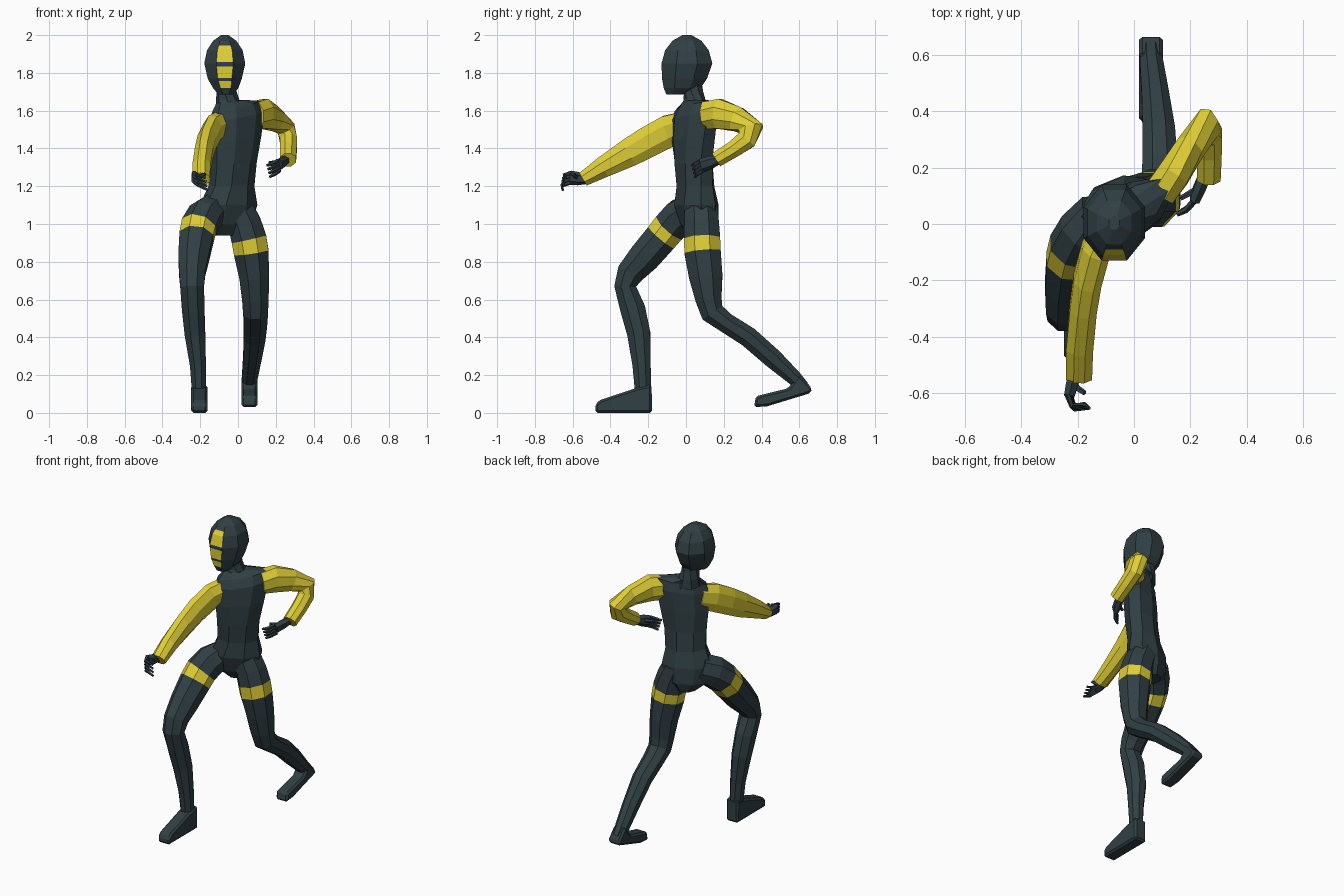
import bpy, bmesh, math
from mathutils import Vector


def material(name, rgb):
    m = bpy.data.materials.new(name)
    m.diffuse_color = (*rgb, 1)
    return m


MATS = [material("dark slate", (0.030, 0.050, 0.058)),
        material("yellow", (0.74, 0.62, 0.038))]


def finish(name, bm):
    bmesh.ops.recalc_face_normals(bm, faces=bm.faces[:])
    me = bpy.data.meshes.new(name)
    bm.to_mesh(me)
    bm.free()
    for m in MATS:
        me.materials.append(m)
    ob = bpy.data.objects.new(name, me)
    bpy.context.collection.objects.link(ob)
    return ob


def loft(rings, n=8, yellow=()):
    """Skin rings of (centre, u, v); yellow lists the coloured segments."""
    bm = bmesh.new()
    loops = []
    for c, u, v in rings:
        angles = [(k + 0.5) * 2 * math.pi / n for k in range(n)]
        loops.append([bm.verts.new(c + 1.04 * (u * math.cos(a) + v * math.sin(a)))
                      for a in angles])
    for s, (a, b) in enumerate(zip(loops, loops[1:])):
        for k in range(n):
            f = bm.faces.new((a[k], a[(k + 1) % n], b[(k + 1) % n], b[k]))
            f.material_index = int(s in yellow)
    bm.faces.new(loops[0]).material_index = int(0 in yellow)
    bm.faces.new(loops[-1]).material_index = int(len(loops) - 2 in yellow)
    return bm


def limb(name, pts, n=8, yellow=()):
    """Tube along (x, y, z, half width, half depth) points."""
    cs = [Vector(p[:3]) for p in pts]
    rings = []
    for i, p in enumerate(pts):
        before = (cs[i] - cs[max(i - 1, 0)]).normalized()
        after = (cs[min(i + 1, len(cs) - 1)] - cs[i]).normalized()
        t = (before + after).normalized()
        u = Vector((1, 0, 0))
        u = (u - t * u.dot(t)).normalized()
        rings.append((cs[i], u * p[3], t.cross(u) * p[4]))
    return finish(name, loft(rings, n, yellow))


def stack(rows):
    """Rings for an upright body: z, x, y, half width, half depth, yaw, tilt."""
    rings = []
    for z, x, y, w, d, yaw, tilt in rows:
        a = math.radians(yaw)
        rings.append((Vector((x, y, z)),
                      Vector((math.cos(a), math.sin(a), tilt)) * w,
                      Vector((-math.sin(a), math.cos(a), 0)) * d))
    return rings


# Twisted torso with collar and neck
finish("torso", loft(stack([
    (0.94, -0.06, 0.08, 0.06, 0.06, 20, 0),
    (1.00, -0.06, 0.07, 0.13, 0.09, 22, 0),
    (1.10, -0.05, 0.055, 0.155, 0.105, 25, 0),
    (1.20, -0.035, 0.05, 0.125, 0.09, 30, 0),
    (1.32, -0.025, 0.04, 0.13, 0.09, 33, 0.05),
    (1.45, -0.015, 0.04, 0.15, 0.092, 36, 0.1),
    (1.57, -0.005, 0.045, 0.165, 0.085, 38, 0.15),
    (1.625, -0.005, 0.05, 0.15, 0.065, 38, 0.18),
    (1.65, -0.04, 0.045, 0.075, 0.055, 30, 0.1)])))
finish("neck_collar", loft(stack([
    (1.60, -0.04, 0.045, 0.08, 0.065, 30, 0),
    (1.66, -0.055, 0.045, 0.06, 0.055, 20, 0),
    (1.70, -0.06, 0.04, 0.052, 0.05, 10, 0),
    (1.78, -0.065, 0.03, 0.052, 0.05, 0, 0)])))

# Helmet-like head, cut at stripe edges so the front column can be coloured
head = loft(stack([
    (1.685, -0.065, -0.06, 0.04, 0.045, 0, 0),
    (1.72, -0.065, -0.02, 0.07, 0.102, 0, 0),
    (1.77, -0.07, -0.008, 0.094, 0.124, 0, 0),
    (1.85, -0.07, 0.005, 0.113, 0.14, 0, 0),
    (1.92, -0.07, 0.005, 0.098, 0.12, 0, 0),
    (1.97, -0.07, 0.005, 0.064, 0.08, 0, 0),
    (2.00, -0.07, 0.005, 0.02, 0.025, 0, 0)]))
STRIPES = [(1.72, 1.757), (1.772, 1.835), (1.857, 1.945)]
for z in [e for s in STRIPES for e in s]:
    bmesh.ops.bisect_plane(head, geom=head.verts[:] + head.edges[:] + head.faces[:],
                           plane_co=(0, 0, z), plane_no=(0, 0, 1))
for f in head.faces:
    c = f.calc_center_median()
    if abs(c.x + 0.07) < 0.02 and c.y < -0.05:
        f.material_index = int(any(a < c.z < b for a, b in STRIPES))
finish("head", head)

# Sleeves
limb("right_sleeve", [
    (-0.09, 0.00, 1.525, 0.055, 0.075), (-0.135, -0.09, 1.493, 0.053, 0.088),
    (-0.165, -0.20, 1.435, 0.052, 0.085), (-0.18, -0.30, 1.378, 0.05, 0.078),
    (-0.193, -0.44, 1.30, 0.05, 0.058), (-0.195, -0.545, 1.237, 0.048, 0.04)],
    yellow=range(9))
limb("left_sleeve", [
    (0.09, 0.11, 1.575, 0.06, 0.075), (0.14, 0.175, 1.583, 0.06, 0.082),
    (0.20, 0.27, 1.555, 0.052, 0.068), (0.255, 0.345, 1.505, 0.05, 0.066),
    (0.267, 0.32, 1.445, 0.047, 0.055), (0.267, 0.25, 1.395, 0.046, 0.046),
    (0.265, 0.16, 1.34, 0.044, 0.042)], yellow=range(9))

# Legs, each with a thigh band
limb("right_leg", [
    (-0.12, 0.04, 1.08, 0.08, 0.09), (-0.175, -0.03, 1.04, 0.095, 0.097),
    (-0.208, -0.085, 0.985, 0.096, 0.094), (-0.22, -0.13, 0.93, 0.094, 0.092),
    (-0.235, -0.22, 0.825, 0.084, 0.088), (-0.243, -0.295, 0.74, 0.072, 0.075),
    (-0.243, -0.322, 0.67, 0.066, 0.06), (-0.237, -0.282, 0.55, 0.062, 0.069),
    (-0.228, -0.25, 0.42, 0.057, 0.064), (-0.212, -0.235, 0.25, 0.044, 0.05),
    (-0.206, -0.225, 0.08, 0.037, 0.044)], yellow=(2,))
limb("left_leg", [
    (0.00, 0.08, 1.08, 0.085, 0.09), (0.035, 0.083, 1.00, 0.092, 0.095),
    (0.058, 0.085, 0.92, 0.097, 0.1), (0.07, 0.088, 0.85, 0.096, 0.1),
    (0.086, 0.105, 0.72, 0.082, 0.092), (0.092, 0.12, 0.60, 0.073, 0.072),
    (0.093, 0.14, 0.53, 0.068, 0.066), (0.092, 0.21, 0.478, 0.065, 0.055),
    (0.088, 0.33, 0.402, 0.06, 0.056), (0.075, 0.46, 0.288, 0.05, 0.054),
    (0.062, 0.57, 0.188, 0.043, 0.042), (0.06, 0.62, 0.135, 0.038, 0.036)],
    yellow=(2,))


# Shoes: side profiles given as (y, z), extruded in x
def shoe(name, profile, x0, x1):
    bm = bmesh.new()
    a = [bm.verts.new((x0, y, z)) for y, z in profile]
    b = [bm.verts.new((x1, y, z)) for y, z in profile]
    bm.faces.new(a)
    bm.faces.new(b)
    for i in range(len(a)):
        j = (i + 1) % len(a)
        bm.faces.new((a[i], a[j], b[j], b[i]))
    ob = finish(name, bm)
    bev = ob.modifiers.new("soft edges", 'BEVEL')
    bev.width, bev.segments = 0.012, 1


shoe("right_shoe", [(-0.18, 0), (-0.48, 0), (-0.48, 0.045), (-0.455, 0.068),
                    (-0.27, 0.13), (-0.182, 0.15)], -0.248, -0.162)
shoe("left_shoe", [(0.66, 0.105), (0.43, 0.035), (0.36, 0.03), (0.37, 0.088),
                   (0.54, 0.13), (0.60, 0.205), (0.667, 0.13)], 0.018, 0.102)


# Hands: palm, four bent fingers and a thumb
def hand(side, wrist, knuckle, bend, tip, spread, thumb):
    wrist, knuckle, bend, tip, spread, thumb = map(
        Vector, (wrist, knuckle, bend, tip, spread, thumb))
    limb(side + "_palm", [(*wrist, 0.024, 0.024), (*((wrist + knuckle) / 2), 0.024, 0.034),
                          (*knuckle, 0.02, 0.036)], 6)
    for k in range(4):
        off = spread * (k - 1.5)
        limb(f"{side}_finger_{k + 1}",
             [(*(knuckle + off), 0.011, 0.011), (*(bend + off), 0.011, 0.011),
              (*(tip + off * 1.2), 0.007, 0.007)], 5)
    limb(side + "_thumb", [(*((wrist + knuckle) / 2), 0.013, 0.013),
                           (*thumb, 0.009, 0.009)], 5)


hand("right", (-0.21, -0.53, 1.235), (-0.23, -0.61, 1.245), (-0.215, -0.65, 1.232),
     (-0.165, -0.645, 1.212), (0.004, -0.004, -0.018), (-0.175, -0.60, 1.265))
hand("left", (0.25, 0.17, 1.34), (0.215, 0.085, 1.31), (0.19, 0.055, 1.292),
     (0.16, 0.04, 1.28), (0.004, 0.004, -0.017), (0.165, 0.09, 1.325))
